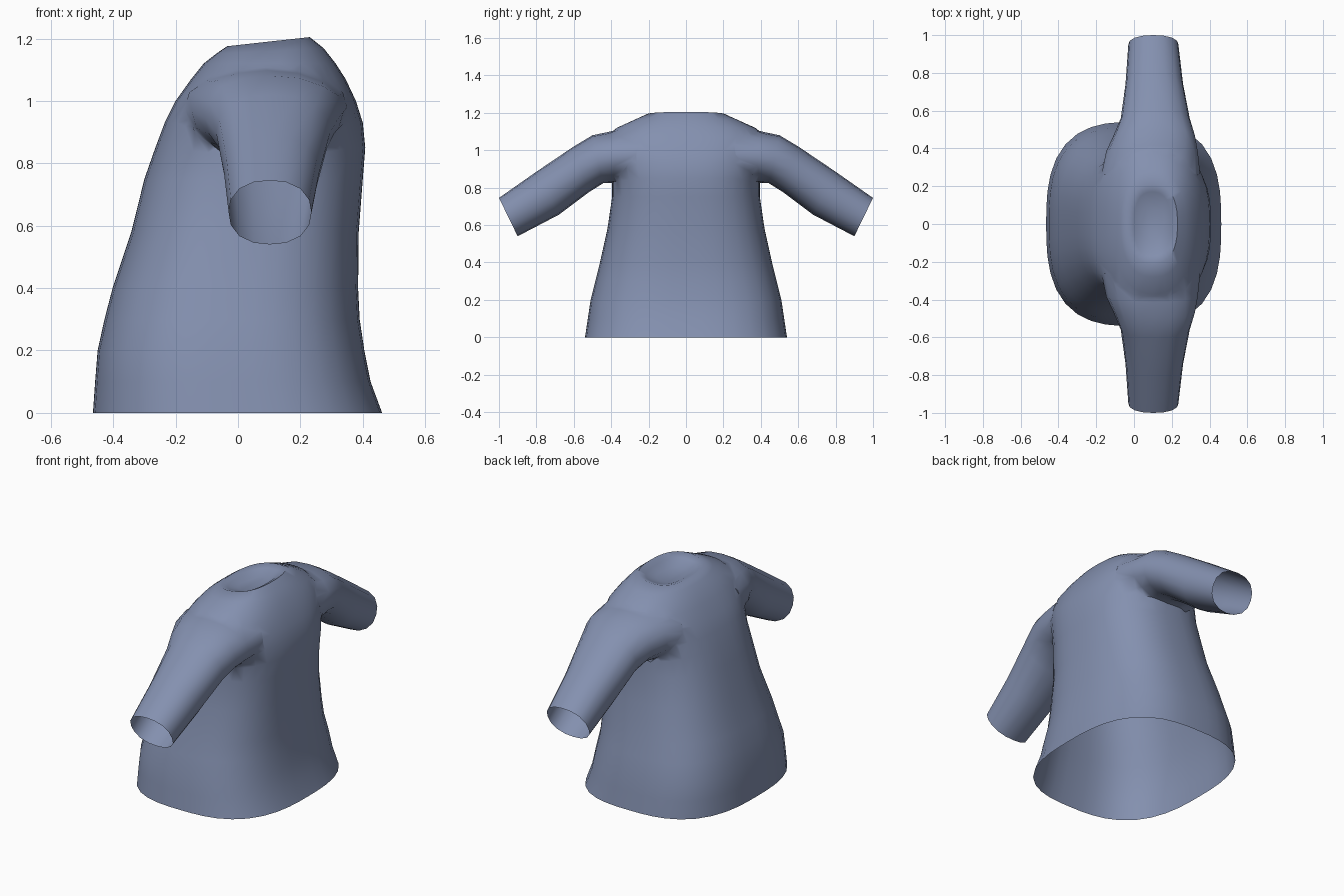
import bpy, bmesh, math
from mathutils import Vector

if "Cube" in bpy.data.objects:
    bpy.data.objects.remove(bpy.data.objects["Cube"])

cloth = bpy.data.materials.new("slate blue cloth")
cloth.diffuse_color = (0.23, 0.28, 0.43, 1)
cloth.use_nodes = True
cloth.node_tree.nodes["Principled BSDF"].inputs["Base Color"].default_value = cloth.diffuse_color


def oval(n, power):
    """Unit rounded-square outline as (u, v) pairs."""
    pts = []
    for i in range(n):
        a = 2 * math.pi * i / n
        c, s = math.cos(a), math.sin(a)
        r = (abs(c) ** power + abs(s) ** power) ** (-1 / power)
        pts.append((c * r, s * r))
    return pts


def loft(name, rings):
    """Closed solid skinned through a list of equal-length rings."""
    bm = bmesh.new()
    rows = [[bm.verts.new(p) for p in ring] for ring in rings]
    n = len(rows[0])
    for a, b in zip(rows, rows[1:]):
        for i in range(n):
            j = (i + 1) % n
            bm.faces.new((a[i], a[j], b[j], b[i]))
    bm.faces.new(rows[0][::-1])
    bm.faces.new(rows[-1])
    bmesh.ops.recalc_face_normals(bm, faces=bm.faces)
    mesh = bpy.data.meshes.new(name)
    bm.to_mesh(mesh)
    bm.free()
    mesh.materials.append(cloth)
    obj = bpy.data.objects.new(name, mesh)
    bpy.context.collection.objects.link(obj)
    return obj


# Torso: z, x min, x max, half width in y, roundness, tilt along x
torso = [
    (0.00, -0.465, 0.462, 0.54, 2.8, 0),
    (0.10, -0.458, 0.425, 0.525, 2.8, 0),
    (0.20, -0.450, 0.405, 0.51, 2.8, 0),
    (0.30, -0.428, 0.390, 0.485, 2.7, 0),
    (0.40, -0.402, 0.385, 0.46, 2.7, 0),
    (0.58, -0.342, 0.387, 0.42, 2.6, 0),
    (0.75, -0.300, 0.400, 0.395, 2.6, 0),
    (0.85, -0.265, 0.408, 0.395, 2.6, 0),
    (0.93, -0.235, 0.400, 0.415, 2.6, 0),
    (1.00, -0.200, 0.378, 0.43, 2.6, 0),
    (1.07, -0.150, 0.345, 0.425, 2.5, 0),
    (1.12, -0.110, 0.313, 0.37, 2.4, 0),
    (1.16, -0.070, 0.275, 0.28, 2.4, 0.05),
    (1.19, -0.035, 0.230, 0.21, 2.5, 0.11),
    (1.175, 0.000, 0.195, 0.17, 2.5, 0.10),
    (1.15, 0.035, 0.160, 0.10, 2.3, 0.05),
]
rings = []
for z, x0, x1, w, p, tilt in torso:
    mid, half = (x0 + x1) / 2, (x1 - x0) / 2
    rings.append([Vector((mid + half * u, w * v, z + tilt * half * u))
                  for u, v in oval(40, p)])
shirt = loft("shirt", rings)

# Sleeves: top (y, z), bottom (y, z), x min, x max
sleeve = [
    (0.25, 1.10, 0.28, 0.86, -0.17, 0.35),
    (0.40, 1.105, 0.38, 0.825, -0.16, 0.345),
    (0.50, 1.08, 0.44, 0.825, -0.11, 0.33),
    (0.60, 1.02, 0.52, 0.775, -0.07, 0.295),
    (0.80, 0.885, 0.68, 0.655, -0.045, 0.26),
    (1.00, 0.745, 0.90, 0.54, -0.03, 0.235),
]
for side, label in ((-1, "left"), (1, "right")):
    rings = []
    for ty, tz, by, bz, x0, x1 in sleeve:
        top, bot = Vector((0, ty * side, tz)), Vector((0, by * side, bz))
        mid, arm = (top + bot) / 2, (top - bot) / 2
        mid.x = (x0 + x1) / 2
        rings.append([mid + Vector(((x1 - x0) / 2 * u, 0, 0)) + arm * v
                      for u, v in oval(16, 2.3)])
    part = loft(label + "_sleeve", rings)
    # Join the sleeve to the torso as one skin
    mod = shirt.modifiers.new("join", 'BOOLEAN')
    mod.operation = 'UNION'
    mod.solver = 'EXACT'
    mod.object = part
    bpy.context.view_layer.objects.active = shirt
    bpy.ops.object.modifier_apply(modifier=mod.name)
    bpy.data.objects.remove(part)

# Open the hem and cuffs, then soften the armhole seams
bm = bmesh.new()
bm.from_mesh(shirt.data)
cuff_dir = Vector((0, 0.205, -0.10)).normalized()


def is_opening(face):
    if all(v.co.z < 0.001 for v in face.verts):
        return True
    return all(abs(Vector((0, abs(v.co.y) - 1.0, v.co.z - 0.745)).dot(cuff_dir)) < 0.002
               and abs(v.co.y) > 0.85 for v in face.verts)


bmesh.ops.delete(bm, geom=[f for f in bm.faces if is_opening(f)], context='FACES')
bmesh.ops.remove_doubles(bm, verts=bm.verts, dist=0.008)
seam = [v for v in bm.verts if 0.28 < abs(v.co.y) < 0.49 and 0.84 < v.co.z < 1.12]
for _ in range(2):
    bmesh.ops.smooth_vert(bm, verts=seam, factor=0.4,
                          use_axis_x=True, use_axis_y=True, use_axis_z=True)
bmesh.ops.recalc_face_normals(bm, faces=bm.faces)
bm.to_mesh(shirt.data)
bm.free()

bpy.ops.object.select_all(action='DESELECT')
shirt.select_set(True)
bpy.context.view_layer.objects.active = shirt
bpy.ops.object.shade_smooth_by_angle(angle=math.radians(60))
